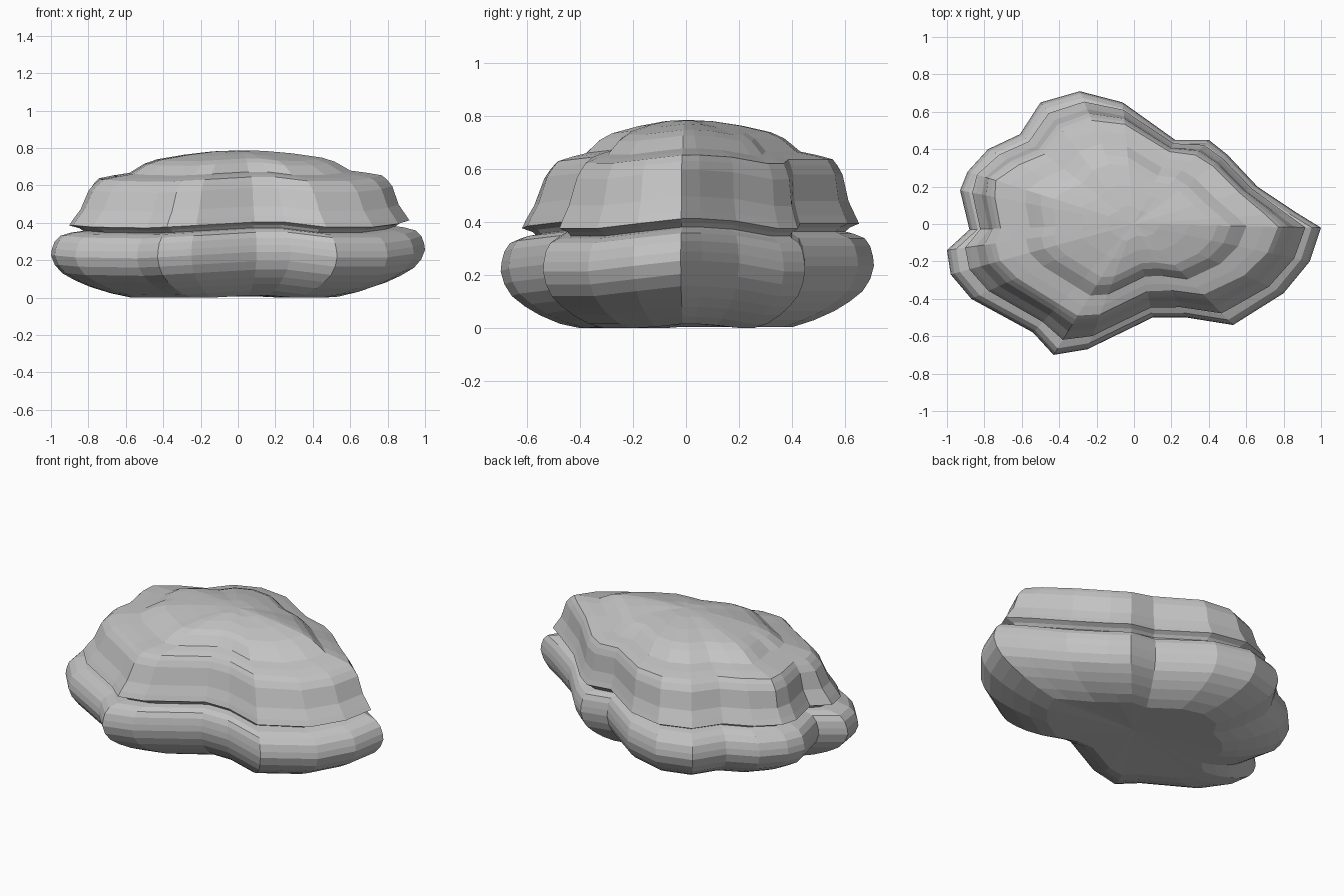
import bpy
import bmesh

default = bpy.data.objects.get("Cube")
if default:
    bpy.data.objects.remove(default, do_unlink=True)


def make_material(name, colour):
    """Plain flat colour for viewport and render."""
    material = bpy.data.materials.new(name)
    material.use_nodes = True
    material.diffuse_color = colour
    shader = material.node_tree.nodes["Principled BSDF"]
    shader.inputs["Base Color"].default_value = colour
    shader.inputs["Roughness"].default_value = 0.9
    return material


# Irregular footprint, counterclockwise from the right tip:
# x, y, how far the upper rim reaches along the same ray, and layer lift
OUTLINE = [
    (1.0, -.02, .77, .02), (.87, .06, .81, .02), (.66, .2, .85, .01),
    (.5, .37, .84, -.02), (.4, .45, .82, -.02), (.22, .45, .86, 0),
    (-.06, .65, .82, 0), (-.29, .71, .78, 0), (-.5, .65, .76, 0),
    (-.61, .48, .78, 0), (-.78, .4, .79, 0), (-.89, .28, .83, 0),
    (-.93, .18, .8, 0), (-.88, -.03, .81, 0), (-1.0, -.14, .74, -.01),
    (-.98, -.27, .73, -.01), (-.87, -.4, .72, -.02), (-.54, -.58, .74, -.025),
    (-.43, -.7, .7, -.02), (-.25, -.67, .72, -.01), (.1, -.5, .72, .01),
    (.28, -.5, .71, .01), (.53, -.54, .7, -.02), (.8, -.37, .74, -.02),
    (.94, -.2, .76, 0),
]

# Stacked profile: footprint weight, rim weight, height
LOWER_BULGE = [
    (.57, 0, .005), (.68, 0, .03), (.79, 0, .065), (.87, 0, .1),
    (.94, 0, .14), (.98, 0, .185), (1, 0, .235), (.995, 0, .27),
    (.98, 0, .31), (.95, 0, .34), (.89, 0, .357),
]
MIDDLE_TIER = [
    (.45, .51, .365), (.45, .54, .38), (.57, .45, .395), (.55, .45, .425),
    (.42, .57, .48), (.17, .85, .58), (.08, .93, .615), (0, 1, .638),
]
UPPER_DOME = [
    (0, .9, .653), (0, .78, .667), (0, .73, .69), (0, .67, .717),
    (0, .58, .74), (0, .38, .765), (0, .18, .782),
]


def add_ring(bm, footprint, rim, height):
    """One closed loop of vertices, gently wavy in height."""
    ring = []
    for x, y, reach, lift in OUTLINE:
        scale = footprint + rim * reach
        z = max(0, height + lift * scale)
        ring.append(bm.verts.new((x * scale, y * scale, z)))
    return ring


def bridge(bm, lower, upper):
    """Band of quads between two loops."""
    count = len(lower)
    for i in range(count):
        j = (i + 1) % count
        bm.faces.new((lower[i], lower[j], upper[j], upper[i]))


def cap(bm, ring, height):
    """Fan of triangles to a central point."""
    centre = bm.verts.new((0, 0, height))
    for i, vert in enumerate(ring):
        bm.faces.new((vert, ring[(i + 1) % len(ring)], centre))


# Layered rock: bulging base, stepped tier and shallow dome
bm = bmesh.new()
profile = LOWER_BULGE + MIDDLE_TIER + UPPER_DOME
rings = [add_ring(bm, *row) for row in profile]
for lower, upper in zip(rings, rings[1:]):
    bridge(bm, lower, upper)
cap(bm, rings[0], .02)
cap(bm, rings[-1], .787)
bmesh.ops.recalc_face_normals(bm, faces=bm.faces[:])

mesh = bpy.data.meshes.new("layered_rock")
bm.to_mesh(mesh)
bm.free()
mesh.materials.append(make_material("stone grey", (.55, .55, .55, 1)))
rock = bpy.data.objects.new("layered_rock", mesh)
bpy.context.collection.objects.link(rock)
